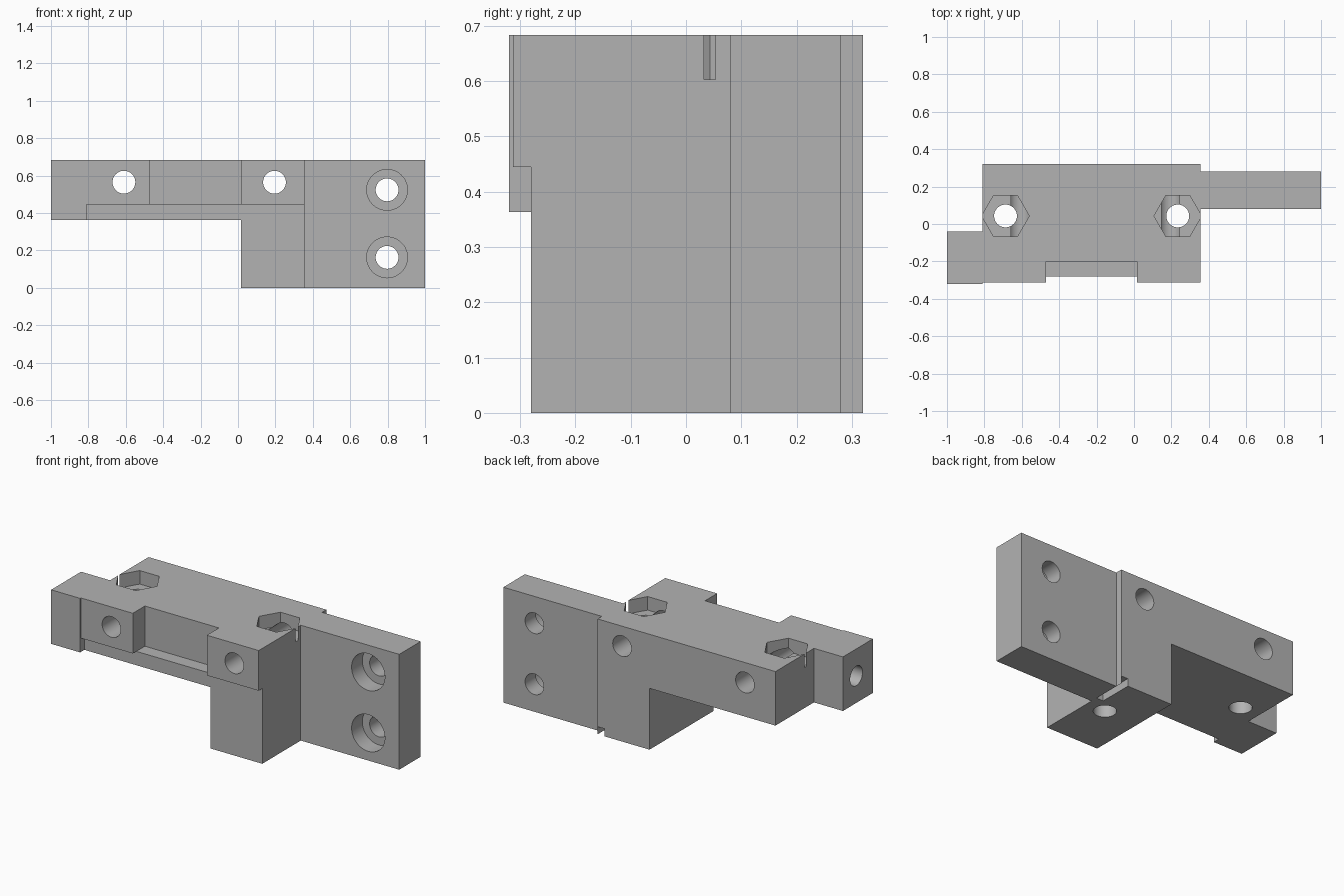
import bpy, bmesh, math
from mathutils import Vector, Matrix

if "Cube" in bpy.data.objects:
    bpy.data.objects.remove(bpy.data.objects["Cube"], do_unlink=True)

grey = bpy.data.materials.new("plain grey")
grey.use_nodes = True
colour = (0.45, 0.45, 0.45, 1)
grey.diffuse_color = colour
grey.node_tree.nodes["Principled BSDF"].inputs["Base Color"].default_value = colour


def add_object(name, bm):
    bmesh.ops.recalc_face_normals(bm, faces=bm.faces)
    mesh = bpy.data.meshes.new(name)
    bm.to_mesh(mesh)
    bm.free()
    mesh.materials.append(grey)
    obj = bpy.data.objects.new(name, mesh)
    bpy.context.collection.objects.link(obj)
    return obj


def box(name, xs, ys, zs):
    bm = bmesh.new()
    bmesh.ops.create_cube(bm, size=1)
    lo, hi = (Vector(p) for p in zip(xs, ys, zs))
    for v in bm.verts:
        v.co = (lo + hi) / 2 + v.co * (hi - lo)
    return add_object(name, bm)


def drill(name, start, end, radius, sides=48):
    """Prism running between two points, used to cut a hole or pocket."""
    a, b = Vector(start), Vector(end)
    bm = bmesh.new()
    turn = (b - a).to_track_quat('Z', 'Y').to_matrix().to_4x4()
    spin = Matrix.Rotation(math.pi / 2 if sides == 6 else 0, 4, 'Z')
    bmesh.ops.create_cone(bm, cap_ends=True, segments=sides, radius1=radius, radius2=radius,
                          depth=(b - a).length, matrix=Matrix.Translation((a + b) / 2) @ turn @ spin)
    if sides == 6:
        # Point the hexagon's corners along x
        widest = max(v.co.x for v in bm.verts) - a.x
        if widest < radius * 0.95:
            bmesh.ops.rotate(bm, verts=bm.verts, cent=a, matrix=Matrix.Rotation(math.pi / 6, 3, 'Z'))
    return add_object(name, bm)


def combine(target, parts, operation):
    for part in parts:
        mod = target.modifiers.new(part.name, 'BOOLEAN')
        mod.operation, mod.solver, mod.object = operation, 'EXACT', part
        part.hide_render = True
        bpy.context.view_layer.update()
        shape = target.evaluated_get(bpy.context.evaluated_depsgraph_get())
        mesh = bpy.data.meshes.new_from_object(shape)
        target.modifiers.clear()
        target.data = mesh
        bpy.data.objects.remove(part, do_unlink=True)


TOP, UNDER = 0.683, 0.363
LEFT, RIGHT = 0.355, -0.81
STEP = 0.445

# Solid parts: cross beam, post, mounting flange, end tab and raised front pads
bracket = box("mounting_bracket", (RIGHT, LEFT), (-0.28, 0.32), (UNDER, TOP))
solids = [
    box("post", (0.015, LEFT), (-0.28, 0.32), (0, 0.5)),
    box("flange", (0.25, 1), (0.08, 0.28), (0, TOP)),
    box("end_tab", (-1, RIGHT), (-0.32, -0.04), (UNDER, TOP)),
    box("right_pad", (RIGHT, -0.47), (-0.313, -0.15), (STEP, TOP)),
    box("left_pad", (0.015, LEFT), (-0.313, -0.15), (STEP, TOP)),
]
combine(bracket, solids, 'UNION')

# Front recess and relief notch behind the post
cuts = [
    box("front_recess", (-0.47, 0.015), (-0.5, -0.2), (STEP, 1)),
    box("relief_notch", (0.31, LEFT), (0.12, 0.5), (-0.1, 0.045)),
]

# Vertical bolt holes with hexagonal nut pockets, and cross holes through the beam
BORE = 0.061
for x in (-0.687, 0.234):
    cuts.append(drill("bolt_hole", (x, 0.043, -0.2), (x, 0.043, 1), BORE))
    cuts.append(drill("nut_pocket", (x, 0.043, 0.603), (x, 0.043, 0.9), 0.127, 6))
for x in (-0.61, 0.195):
    cuts.append(drill("cross_hole", (x, -0.6, 0.565), (x, 0.6, 0.565), BORE))

# Counterbored flange holes
for z in (0.163, 0.524):
    cuts.append(drill("flange_hole", (0.797, -0.2, z), (0.797, 0.6, z), BORE))
    cuts.append(drill("counterbore", (0.797, -0.2, z), (0.797, 0.18, z), 0.109))

# Blind hole in the end tab
cuts.append(drill("tab_hole", (-1.2, -0.165, 0.523), (-0.8, -0.165, 0.523), 0.058))
combine(bracket, cuts, 'DIFFERENCE')

# Smooth bores, sharp edges
bpy.ops.object.select_all(action='DESELECT')
bracket.select_set(True)
bpy.context.view_layer.objects.active = bracket
bpy.ops.object.shade_smooth_by_angle(angle=math.radians(30))
